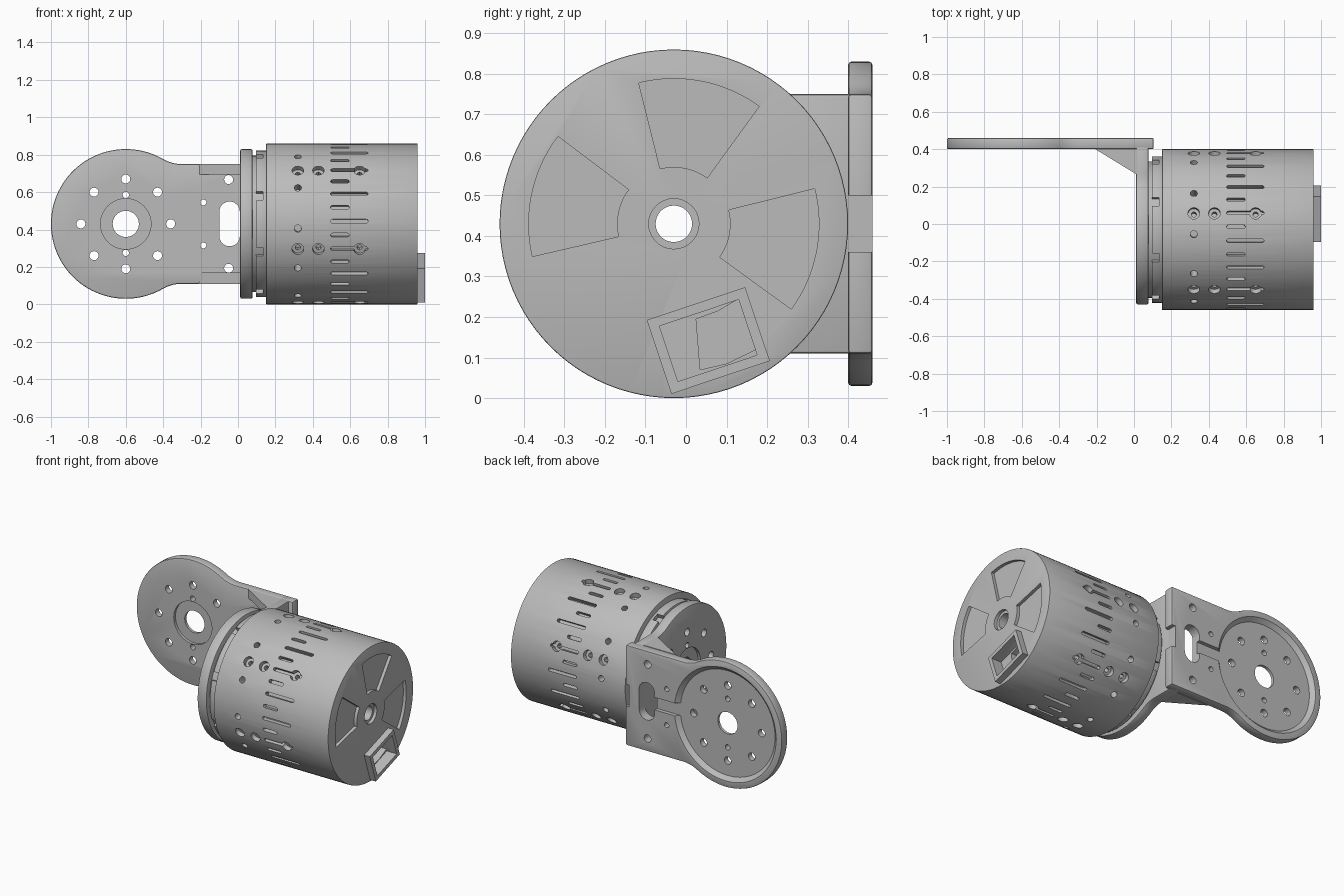
import bpy, bmesh
from math import pi, sin, cos, sqrt, atan2, radians
from mathutils import Matrix, Vector

if "Cube" in bpy.data.objects:
    bpy.data.objects.remove(bpy.data.objects["Cube"])

gray = bpy.data.materials.new("machined gray")
gray.use_nodes = True
gray.diffuse_color = (0.5, 0.5, 0.5, 1)
gray.node_tree.nodes["Principled BSDF"].inputs["Base Color"].default_value = (0.5, 0.5, 0.5, 1)

CY, CZ, R = -0.03, 0.43, 0.43      # motor axis and radius
ARM_X, PLATE_R, NECK = -0.6, 0.4, 0.32


def arc(cu, cv, r, a0=0.0, a1=2 * pi, n=24):
    """Points on an arc, or on a full circle without the repeated end."""
    full = abs(a1 - a0 - 2 * pi) < 1e-6
    steps = n if full else n - 1
    return [(cu + r * cos(a0 + (a1 - a0) * i / steps),
             cv + r * sin(a0 + (a1 - a0) * i / steps)) for i in range(n)]


def rect(u0, u1, v0, v1):
    return [(u0, v0), (u1, v0), (u1, v1), (u0, v1)]


def slot(u0, u1, v, r, n=7):
    """Stadium outline running along u."""
    return (arc(u1 - r, v, r, -pi / 2, pi / 2, n)
            + arc(u0 + r, v, r, pi / 2, 3 * pi / 2, n))


def prism(bm, pts, axis, lo, hi, top=None, matrix=None):
    """Add a closed prism; outlines are (y,z) for axis x, (x,z) for y, (x,y) for z."""
    def place(p, d):
        co = {"x": (d, p[0], p[1]), "y": (p[0], d, p[1]), "z": (p[0], p[1], d)}[axis]
        co = Vector(co)
        return matrix @ co if matrix else co
    a = [bm.verts.new(place(p, lo)) for p in pts]
    b = [bm.verts.new(place(p, hi)) for p in (top or pts)]
    faces = [bm.faces.new(a), bm.faces.new(b)]
    for i in range(len(a)):
        j = (i + 1) % len(a)
        faces.append(bm.faces.new((a[i], a[j], b[j], b[i])))
    bmesh.ops.recalc_face_normals(bm, faces=faces)


def make(name, bm):
    mesh = bpy.data.meshes.new(name)
    bm.to_mesh(mesh)
    bm.free()
    mesh.materials.append(gray)
    ob = bpy.data.objects.new(name, mesh)
    bpy.context.collection.objects.link(ob)
    return ob


def finish(ob, cutter_bm=None, bevel=0.0):
    """Bevel, cut, apply and shade one part."""
    cutter = None
    if bevel:
        mod = ob.modifiers.new("edge", "BEVEL")
        mod.width, mod.segments = bevel, 2
        mod.limit_method, mod.angle_limit = "ANGLE", radians(40)
    if cutter_bm:
        cutter = make(ob.name + "_cutter", cutter_bm)
        cutter.hide_render = True
        mod = ob.modifiers.new("cut", "BOOLEAN")
        mod.operation, mod.solver, mod.object = "DIFFERENCE", "EXACT", cutter
        mod.use_self = True
    bpy.ops.object.select_all(action="DESELECT")
    bpy.context.view_layer.objects.active = ob
    ob.select_set(True)
    for mod in list(ob.modifiers):
        bpy.ops.object.modifier_apply(modifier=mod.name)
    if cutter:
        bpy.data.objects.remove(cutter)
    bpy.ops.object.shade_smooth_by_angle(angle=radians(30))


def solid(name, pts, axis, lo, hi, cutter=None, bevel=0.0):
    bm = bmesh.new()
    prism(bm, pts, axis, lo, hi)
    finish(make(name, bm), cutter, bevel)


def paddle(cu, end):
    """Disc with a filleted straight neck running to u = end."""
    f = 0.2
    fx, fy = sqrt((PLATE_R + f) ** 2 - (NECK + f) ** 2), NECK + f
    t = atan2(fy, fx)
    return (arc(cu, CZ, PLATE_R, t, 2 * pi - t, 72)
            + arc(cu + fx, CZ - fy, f, pi - t, pi / 2, 8)[1:]
            + [(end, CZ - NECK), (end, CZ + NECK)]
            + arc(cu + fx, CZ + fy, f, -pi / 2, t - pi, 8)[:-1])


def hole_pattern(bm, cu, axis, lo, hi, bore_from, bore_to):
    """Centre bore with counterbore, bolt circle and two pin holes."""
    prism(bm, arc(cu, CZ, 0.07, n=40), axis, lo, hi)
    prism(bm, arc(cu, CZ, 0.135, n=48), axis, bore_from, bore_to)
    for i in range(8):
        a = i * pi / 4
        prism(bm, arc(cu + 0.24 * cos(a), CZ + 0.24 * sin(a), 0.024, n=20), axis, lo, hi)
    for s in (-1, 1):
        prism(bm, arc(cu, CZ + s * 0.155, 0.017, n=16), axis, lo, hi)


# Arm plate: dished on its back, with bolt holes, cable slot and channel
cut = bmesh.new()
hole_pattern(cut, ARM_X, "y", 0.3, 0.5, 0.35, 0.418)
prism(cut, arc(ARM_X, CZ, 0.335, n=72), "y", 0.436, 0.47, arc(ARM_X, CZ, 0.37, n=72))
prism(cut, rect(-0.32, -0.09, 0.39, 0.47), "y", 0.436, 0.48)
prism(cut, [(z, x) for x, z in ((0.31, -0.045), (0.55, -0.045))] and
      [(-0.045 + v, u) for u, v in slot(0.31, 0.55, 0, 0.055, 12)], "y", 0.3, 0.5)
prism(cut, rect(0.08, 0.2, 0.36, 0.5), "y", 0.3, 0.5)
for s in (-1, 1):
    prism(cut, arc(-0.05, CZ + s * 0.237, 0.024, n=20), "y", 0.3, 0.5)
    prism(cut, arc(-0.185, CZ + s * 0.115, 0.016, n=16), "y", 0.3, 0.5)
solid("arm_plate", paddle(ARM_X, 0.105), "y", 0.4, 0.46, cut, 0.008)

# Motor flange at a right angle to the arm
cut = bmesh.new()
hole_pattern(cut, CY, "x", -0.1, 0.2, -0.05, 0.03)
solid("motor_flange", paddle(CY, 0.45), "x", 0.012, 0.078, cut, 0.008)

# Gusset ribs in the corner
for name, lo, hi in (("lower_gusset", 0.11, 0.17), ("upper_gusset", 0.695, 0.75)):
    solid(name, [(-0.21, 0.402), (0.014, 0.265), (0.03, 0.265), (0.03, 0.402)], "z", lo, hi)


def bore(bm):
    prism(bm, arc(CY, CZ, 0.045, n=32), "x", -0.2, 1.2)


# Motor hub and notched collar
cut = bmesh.new()
bore(cut)
solid("motor_hub", arc(CY, CZ, 0.365, n=96), "x", 0.07, 0.16, cut)
cut = bmesh.new()
bore(cut)
to_axis = Matrix.Translation((0, CY, CZ))
for i in range(8):
    turn = to_axis @ Matrix.Rotation(-radians(22.5 + 45 * i), 4, "X")
    prism(cut, rect(0.05, 0.135, -0.025, 0.025), "y", -0.5, -0.36, matrix=turn)
solid("motor_collar", arc(CY, CZ, 0.392, n=96), "x", 0.095, 0.155, cut, 0.004)

# Connector layout on the rear face
plug = Matrix.Translation((0, 0.055, 0.142)) @ Matrix.Rotation(radians(18.5), 4, "X")
socket = rect(-0.103, 0.103, -0.072, 0.072)
well = [(0.025, 0.195), (0.035, 0.07), (0.1, 0.085), (0.172, 0.12), (0.13, 0.245), (0.08, 0.215)]

# Motor housing with vents, screw holes and rear pockets
cut = bmesh.new()
bore(cut)
prism(cut, arc(CY, CZ, 0.062, n=32), "x", 0.94, 1.1)
for k in range(6):
    turn = to_axis @ Matrix.Rotation(-radians(41.7 + 60 * k), 4, "X")
    for x in (0.32, 0.43, 0.65):
        prism(cut, arc(x, 0, 0.031), "y", -0.5, -0.4, matrix=turn)
        prism(cut, arc(x, 0, 0.014, n=12), "y", -0.45, -0.36, matrix=turn)
for k in range(12):
    turn = to_axis @ Matrix.Rotation(-radians(26.7 + 30 * k), 4, "X")
    prism(cut, arc(0.32, 0, 0.019, n=16), "y", -0.5, -0.37, matrix=turn)
for k in range(36):
    turn = to_axis @ Matrix.Rotation(-radians(2 + 10 * k), 4, "X")
    end = 0.595 if k % 2 else 0.695
    prism(cut, slot(0.495, end, 0, 0.01), "y", -0.5, -0.4, matrix=turn)
for mid in (79, -11, 168):
    a0, a1 = radians(mid - 25), radians(mid + 25)
    prism(cut, arc(CY, CZ, 0.358, a0, a1, 20) + arc(CY, CZ, 0.14, a1, a0, 12), "x", 0.94, 1.1)
prism(cut, socket, "x", 0.93, 1.1, matrix=plug)
prism(cut, well, "x", 0.84, 1.05)
solid("motor_housing", arc(CY, CZ, R, n=96), "x", 0.15, 0.96, cut, 0.004)

# Raised connector frame
cut = bmesh.new()
prism(cut, socket, "x", 0.8, 1.1, matrix=plug)
bm = bmesh.new()
prism(bm, rect(-0.128, 0.128, -0.096, 0.096), "x", 0.95, 1.0, matrix=plug)
finish(make("connector_frame", bm), cut)
